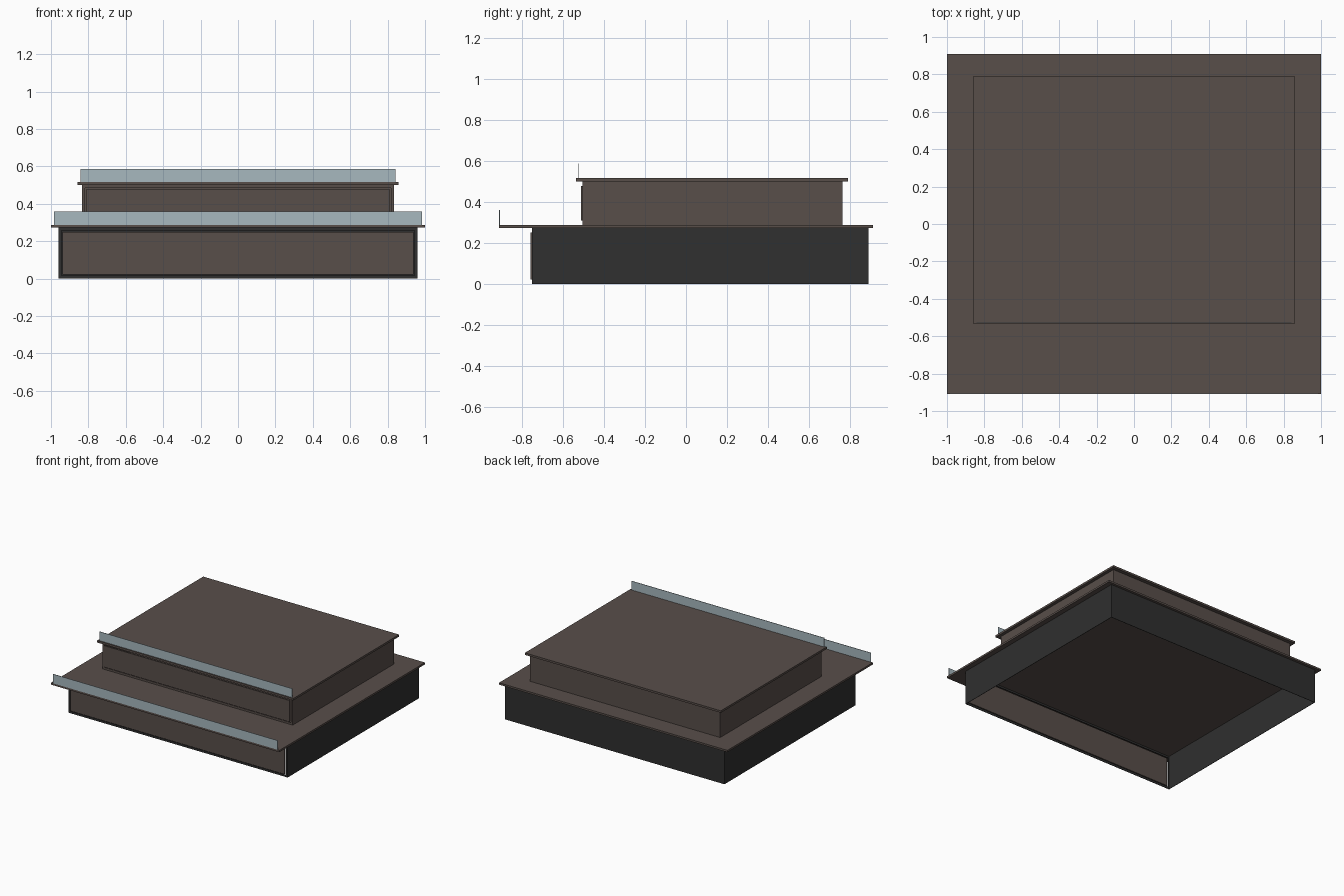
import bpy
import bmesh
from mathutils import Vector

default = bpy.data.objects.get("Cube")
if default:
    bpy.data.objects.remove(default, do_unlink=True)


def material(name, colour):
    mat = bpy.data.materials.new(name)
    mat.use_nodes = True
    mat.diffuse_color = (*colour, 1)
    mat.node_tree.nodes["Principled BSDF"].inputs["Base Color"].default_value = (*colour, 1)
    return mat


BROWN = material("warm brown", (0.098, 0.077, 0.068))
CHARCOAL = material("charcoal", (0.029, 0.029, 0.029))
GLASS = material("pale blue glass", (0.39, 0.48, 0.52))


def box_mesh(low, high):
    low, high = Vector(low), Vector(high)
    bm = bmesh.new()
    bmesh.ops.create_cube(bm, size=1)
    for v in bm.verts:
        v.co = (low + high) / 2 + v.co * (high - low)
    bm.normal_update()
    return bm


def add_object(name, bm, mat):
    mesh = bpy.data.meshes.new(name)
    bm.to_mesh(mesh)
    bm.free()
    mesh.materials.append(mat)
    obj = bpy.data.objects.new(name, mesh)
    bpy.context.collection.objects.link(obj)
    return obj


def box(name, low, high, mat):
    return add_object(name, box_mesh(low, high), mat)


def storey(name, half, front, back, bottom, top, mat):
    """Open-ended walls with a framed front opening, filled by a raised panel."""
    rim = 0.022
    bm = box_mesh((-half, front, bottom), (half, back, top))
    caps = [f for f in bm.faces if abs(f.normal.z) > 0.9]
    bmesh.ops.delete(bm, geom=caps, context="FACES")
    face = next(f for f in bm.faces if f.normal.y < -0.9)
    bmesh.ops.inset_region(bm, faces=[face], thickness=rim, use_boundary=True)
    bmesh.ops.delete(bm, geom=[face], context="FACES")
    walls = add_object(name + "_walls", bm, mat)
    shell = walls.modifiers.new("wall thickness", "SOLIDIFY")
    shell.thickness = 0.005
    shell.offset = -1
    box(name + "_front_panel", (rim - half, front - 0.007, bottom + rim),
        (half - rim, front + 0.004, top - rim), BROWN)


def roof(name, half, front, back, bottom, top, rail_inset, rail_top):
    """Overhanging slab with a thin glass rail along its front edge."""
    box(name + "_roof_slab", (-half, front, bottom), (half, back, top), BROWN)
    y = front + rail_inset
    box(name + "_glass_rail", (0.015 - half, y, top), (half - 0.015, y + 0.004, rail_top), GLASS)


# Lower storey
storey("lower", 0.96, -0.75, 0.89, 0, 0.272, CHARCOAL)
roof("lower", 1.0, -0.91, 0.91, 0.272, 0.287, 0, 0.36)

# Upper storey
storey("upper", 0.833, -0.505, 0.762, 0.287, 0.5, BROWN)
roof("upper", 0.858, -0.535, 0.79, 0.5, 0.516, 0.008, 0.587)
